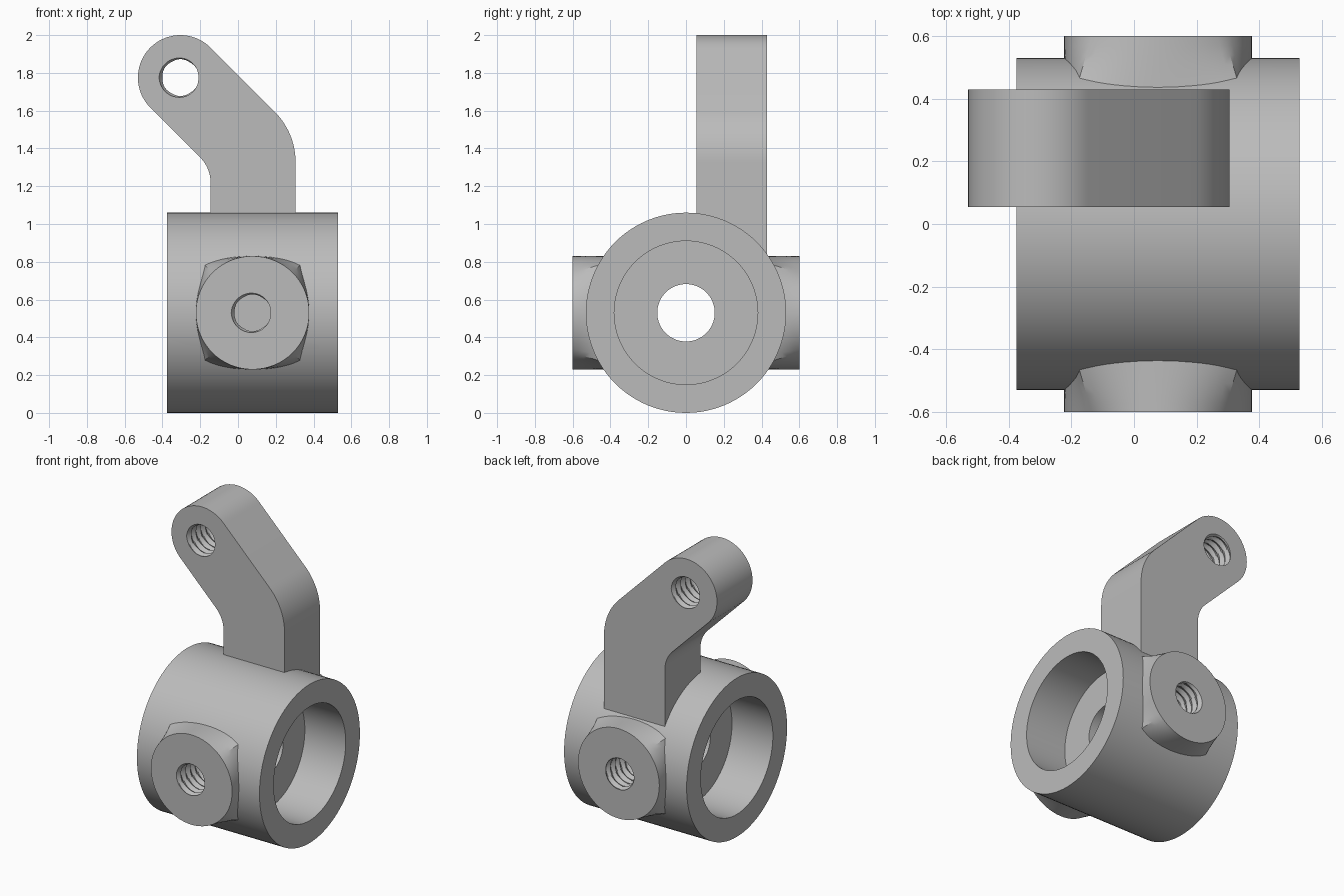
import bpy, bmesh
from math import pi, sin, cos, tan, radians
from mathutils import Vector, Matrix

if "Cube" in bpy.data.objects:
    bpy.data.objects.remove(bpy.data.objects["Cube"])

AXIS_Z = 0.53            # height of the hub axis
MID_X = 0.077            # middle of the hub length
HUB_LEN = 0.905
EYE = Vector((-0.305, 0, 1.775))
SIDES = 64               # points around each boss and screw hole

steel = bpy.data.materials.new("plain grey metal")
steel.use_nodes = True
GREY = (0.5, 0.5, 0.5, 1)
steel.diffuse_color = GREY
steel.node_tree.nodes["Principled BSDF"].inputs["Base Color"].default_value = GREY


def add_ring(bm, points):
    return [bm.verts.new(p) for p in points]


def skin(bm, a, b):
    """Band of quads between two closed rings."""
    n = len(a)
    return [bm.faces.new((a[i], a[(i + 1) % n], b[(i + 1) % n], b[i])) for i in range(n)]


def finish(bm, name):
    """Smooth shading with sharp creases, then make the object."""
    bmesh.ops.recalc_face_normals(bm, faces=bm.faces[:])
    for face in bm.faces:
        face.smooth = True
    for edge in bm.edges:
        edge.smooth = edge.calc_face_angle(0) < radians(25)
    mesh = bpy.data.meshes.new(name)
    bm.to_mesh(mesh)
    bm.free()
    mesh.materials.append(steel)
    bpy.context.scene.collection.objects.link(bpy.data.objects.new(name, mesh))


def thread_rings(centre, y0, y1, pitch=0.05, steps=6):
    """Rings of a hole along y with a triangular screw thread."""
    count = round(abs(y1 - y0) / pitch * steps)
    rings = []
    for k in range(count + 1):
        ring = []
        for i in range(SIDES):
            a = 2 * pi * i / SIDES - pi / 4
            phase = (k / steps - (a - pi) / (2 * pi)) % 1
            r = 0.095 + 0.018 * abs(2 * phase - 1)
            ring.append((centre.x + r * cos(a), y0 + (y1 - y0) * k / count,
                         centre.z + r * sin(a)))
        rings.append(ring)
    return rings


def hub(n=96):
    """Turned barrel: a counterbore at each end and a pierced web between."""
    x0, x1 = MID_X - HUB_LEN / 2, MID_X + HUB_LEN / 2
    third, gap = HUB_LEN / 3, 0.2
    outer, bore, hole = 0.53, 0.38, 0.152
    profile = [(MID_X - gap, outer), (MID_X + gap, outer), (x1, outer), (x1, bore),
               (x1 - third, bore), (x1 - third, hole), (x0 + third, hole),
               (x0 + third, bore), (x0, bore), (x0, outer)]
    bm = bmesh.new()
    rings = [add_ring(bm, [(x, r * cos(2 * pi * i / n), AXIS_Z + r * sin(2 * pi * i / n))
                           for i in range(n)]) for x, r in profile]
    bands = [skin(bm, a, b) for a, b in zip(rings, rings[1:] + rings[:1])]
    # Open the barrel wall beneath the bosses so the screw holes can enter
    covered = [f for f in bands[0] if abs(f.calc_center_median().z - AXIS_Z) < 0.18]
    bmesh.ops.delete(bm, geom=covered, context='FACES')
    finish(bm, "hub")


def boss(name, side, r=0.3):
    """Round outer face blending towards a square, with a blind screw hole."""
    quarter = SIDES // 4
    circle, square = [], []
    for q in range(4):
        turn = Matrix.Rotation(-q * pi / 2, 3, 'Y')
        for i in range(quarter):
            t = 2 * i / quarter - 1
            a = t * pi / 4
            circle.append(turn @ Vector((r * cos(a), 0, r * sin(a))))
            square.append(turn @ Vector((r, 0, r * t)))
    centre = Vector((MID_X, 0, AXIS_Z))
    rings = thread_rings(centre, side * 0.6, side * 0.26)[::-1]
    for k in range(7):
        f = k / 10
        base = centre + Vector((0, side * (0.6 - 0.3 * f), 0))
        rings.append([base + c.lerp(s, f) for c, s in zip(circle, square)])
    bm = bmesh.new()
    loops = [add_ring(bm, ring) for ring in rings]
    for a, b in zip(loops, loops[1:]):
        skin(bm, a, b)
    bm.faces.new(loops[0])
    finish(bm, name)


def bend(corner, d_in, d_out, radius, n=12):
    """Points of a fillet arc at a corner between two unit directions."""
    corner = Vector(corner)
    angle = d_in.angle(d_out)
    side = (d_out - d_in * d_in.dot(d_out)).normalized()
    start = corner - d_in * radius * tan(angle / 2)
    return [start + d_in * radius * sin(angle * i / n) + side * radius * (1 - cos(angle * i / n))
            for i in range(n + 1)]


def arm_outline(bottom):
    """Straight shank that bends 45 degrees to a rounded eye."""
    half = 0.225
    up, diag = Vector((0, 1)), Vector((-1, 1)).normalized()
    right, left = 0.305, -0.145
    base = EYE.x + EYE.z
    offset = half * 2 ** 0.5
    outline = [Vector((right, bottom))]
    outline += bend((right, base + offset - right), up, diag, 0.375)
    outline += [Vector((EYE.x + half * cos(a), EYE.z + half * sin(a)))
                for a in (radians(45 + 180 * i / 36) for i in range(37))]
    outline += bend((left, base - offset - left), -diag, -up, 0.19)
    return outline + [Vector((left, bottom))]


def arm(front=0.055, back=0.43):
    """Cranked arm, its foot sloped to stay inside the barrel wall."""
    bm = bmesh.new()
    ends = [add_ring(bm, [(p.x, y, p.y) for p in arm_outline(bottom)])
            for y, bottom in ((front, 0.93), (back, 0.8))]
    skin(bm, ends[0], ends[1])
    holes = [add_ring(bm, ring) for ring in thread_rings(EYE, front, back)]
    for a, b in zip(holes, holes[1:]):
        skin(bm, a, b)
    # Flat cheeks around the screw hole
    for outline, hole in ((ends[0], holes[0]), (ends[1], holes[-1])):
        edges = [bm.edges.get((loop[i - 1], loop[i]))
                 for loop in (outline, hole) for i in range(len(loop))]
        bmesh.ops.triangle_fill(bm, use_beauty=True, edges=edges, normal=(0, 1, 0))
    finish(bm, "arm")


hub()
boss("front_boss", -1)
boss("rear_boss", 1)
arm()
